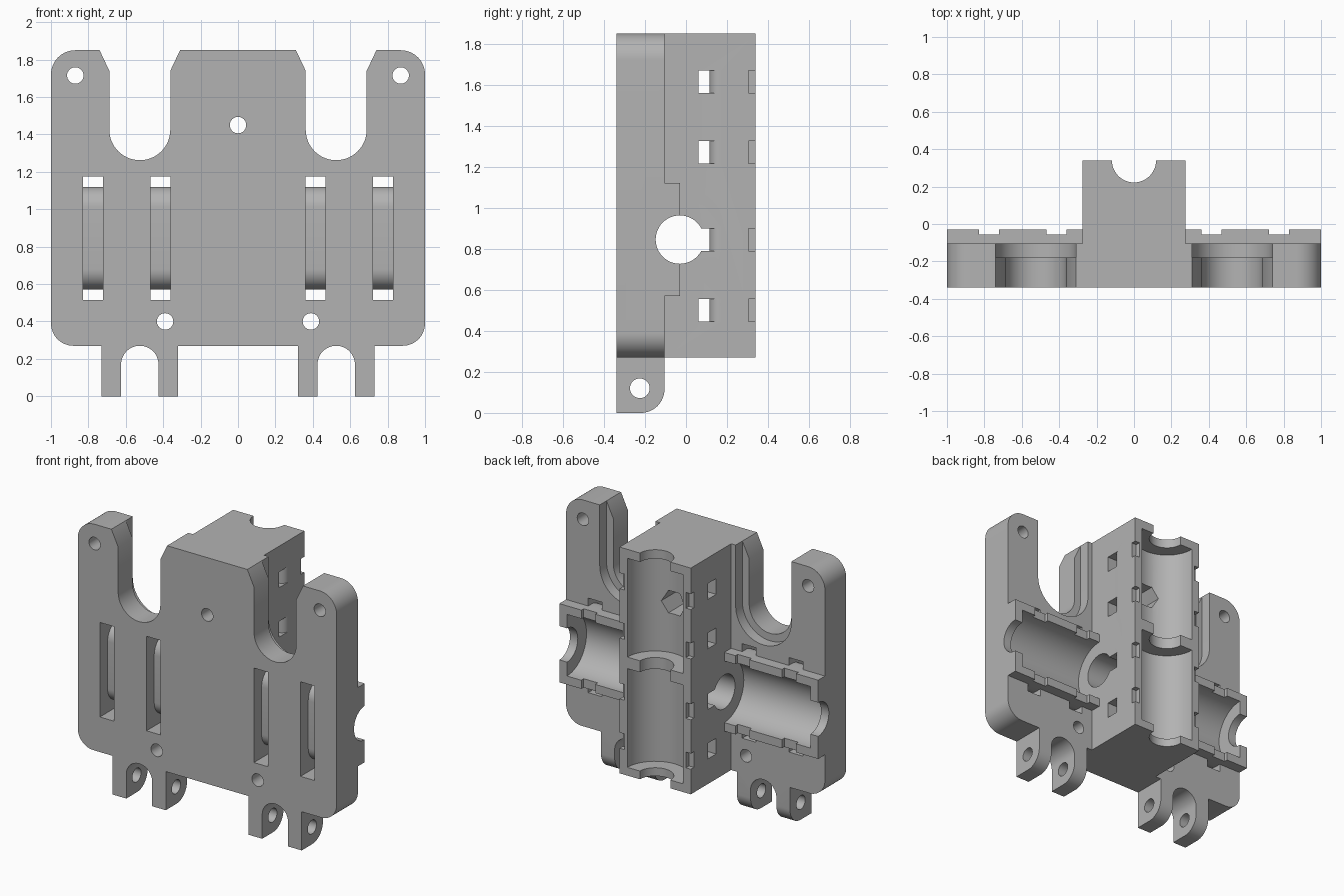
import bpy
import bmesh
from math import cos, sin, radians

cube = bpy.data.objects.get("Cube")
if cube:
    bpy.data.objects.remove(cube, do_unlink=True)

grey = bpy.data.materials.new("plain grey")
grey.use_nodes = True
GREY = (0.45, 0.45, 0.45, 1)
grey.diffuse_color = GREY
grey.node_tree.nodes["Principled BSDF"].inputs["Base Color"].default_value = GREY

# Main planes
FRONT, BACK, CLAMP_Y, BLOCK_Y = -0.34, -0.105, -0.03, 0.34
BASE, TOP = 0.27, 1.85
ROD_Z = 0.845
HALF = 0.275          # half width of both bearing holders
ROD_R, BEARING_R = 0.118, 0.215
SIDES = (-1, 1)


def arc(cx, cy, r, a, b, n=16):
    angles = [radians(a + (b - a) * i / n) for i in range(n + 1)]
    return [(cx + r * cos(t), cy + r * sin(t)) for t in angles]


def circle(cx, cy, r, n=48):
    return arc(cx, cy, r, 0, 360, n)[:-1]


def rect(a0, b0, a1, b1):
    return [(a0, b0), (a1, b0), (a1, b1), (a0, b1)]


def flip(points):
    return [(-a, b) for a, b in reversed(points)]


def prism(name, points, axis, lo, hi):
    """Extrude a flat profile along one axis from lo to hi."""
    place = {"X": lambda a, b, t: (t, a, b),
             "Y": lambda a, b, t: (a, t, b),
             "Z": lambda a, b, t: (a, b, t)}[axis]
    bm = bmesh.new()
    ends = [[bm.verts.new(place(a, b, t)) for a, b in points] for t in (lo, hi)]
    bm.faces.new(ends[0])
    bm.faces.new(ends[1])
    n = len(points)
    for i in range(n):
        j = (i + 1) % n
        bm.faces.new((ends[0][i], ends[0][j], ends[1][j], ends[1][i]))
    bmesh.ops.recalc_face_normals(bm, faces=bm.faces)
    mesh = bpy.data.meshes.new(name)
    bm.to_mesh(mesh)
    bm.free()
    obj = bpy.data.objects.new(name, mesh)
    bpy.context.collection.objects.link(obj)
    mesh.materials.append(grey)
    return obj


def combine(operation, points, axis, lo, hi):
    """Add or cut a prism on the carriage body."""
    tool = prism("tool", points, axis, min(lo, hi), max(lo, hi))
    tool.hide_render = True
    mod = body.modifiers.new("combine", "BOOLEAN")
    mod.operation, mod.solver, mod.object = operation, "EXACT", tool
    bpy.context.view_layer.objects.active = body
    bpy.ops.object.modifier_apply(modifier=mod.name)
    bpy.data.objects.remove(tool, do_unlink=True)


def add(*args):
    combine("UNION", *args)


def cut(*args):
    combine("DIFFERENCE", *args)


# Plate with rounded corners and two open slots in its top edge
SLOT_X, SLOT_Z = 0.525, 1.425
right_half = (arc(0.88, 0.39, 0.12, -90, 0)
              + arc(0.87, 1.72, 0.13, 0, 90)
              + [(0.74, TOP), (0.688, 1.74)]
              + arc(SLOT_X, SLOT_Z, 0.163, 0, -180, 28)
              + [(0.362, 1.74), (0.31, TOP)])
body = prism("carriage_body", right_half + flip(right_half), "Y", FRONT, BACK)

# Central block for the upright rod
add(rect(-HALF, -0.2, HALF, BLOCK_Y), "Z", BASE, TOP)

# Side clamps for the level rod, and hinge lugs below
lug = ([(FRONT, 0)] + arc(-0.22, 0.115, 0.115, -90, 0)
       + [(BACK, 0.3), (FRONT, 0.3)])
for s in SIDES:
    add(rect(-0.2, ROD_Z - HALF, CLAMP_Y, ROD_Z + HALF), "X", s * 0.2, s)
    add(lug, "X", s * 0.32, s * 0.73)

# Wider step behind each slot, and the arch between the lugs
step = arc(SLOT_X, SLOT_Z, 0.215, 180, 360, 28) + [(0.74, 2), (0.31, 2)]
arch = arc(SLOT_X, 0.17, 0.1, 0, 180, 24) + [(0.425, -0.1), (0.625, -0.1)]
for s in SIDES:
    cut(step if s > 0 else flip(step), "Y", -0.18, 0)
    cut(arch if s > 0 else flip(arch), "Y", -0.5, 0)
cut(circle(-0.225, 0.12, 0.048, 32), "X", -1.1, 1.1)

# Rod channels and bearing pockets
cut(circle(CLAMP_Y, ROD_Z, ROD_R), "X", -1.1, 1.1)
cut(circle(0, BLOCK_Y, ROD_R), "Z", 0, 2)
for z in (0.6725, 1.4425):
    cut(circle(0, BLOCK_Y, BEARING_R), "Z", z - 0.345, z + 0.345)
for s in SIDES:
    cut(circle(CLAMP_Y, ROD_Z, BEARING_R), "X", s * HALF, s * 0.94)


def tie_slot(outer, inner, end, r):
    """C-shaped strap channel around a bar with rounded corners."""
    return ([(-0.33, outer), (0.33, outer), (0.33, end), (HALF, end)]
            + arc(HALF - r, inner + r, r, 0, -90, 10)
            + arc(-HALF + r, inner + r, r, -90, -180, 10)
            + [(-HALF, end), (-0.33, end)])


# Strap channels through the plate, with shallow notches on the clamp edges
plate_slot = [(y, ROD_Z + v) for v, y in tie_slot(-0.4, -0.255, 0.02, 0.11)]
for s in SIDES:
    for x in (0.415, 0.775):
        ends = (s * (x - 0.054), s * (x + 0.054))
        cut(plate_slot, "X", *ends)
        cut(rect(-0.055, 0.5, 0.05, 1.2), "X", *ends)

# Strap channels through the central block, with notches on its back edges
for z in (0.5, ROD_Z, 1.27, 1.615):
    cut(tie_slot(0.06, 0.115, 0.17, 0.05), "Z", z - 0.055, z + 0.055)
    for s in SIDES:
        cut(rect(min(s * 0.237, s * 0.3), 0.305, max(s * 0.237, s * 0.3), 0.4),
            "Z", z - 0.055, z + 0.055)

# Screw holes and the nut trap
for x, z in ((0.87, 1.715), (0.39, 0.4)):
    for s in SIDES:
        cut(circle(s * x, z, 0.044, 32), "Y", -0.5, 0)
cut(circle(0, 1.45, 0.044, 32), "Y", -0.5, 0.3)
cut(circle(0, 1.45, 0.09, 6), "Y", -0.1, 0.3)

# Smooth the curved walls, keep the edges sharp
bpy.ops.object.select_all(action="DESELECT")
body.select_set(True)
bpy.context.view_layer.objects.active = body
bpy.ops.object.shade_smooth_by_angle(angle=radians(30))
